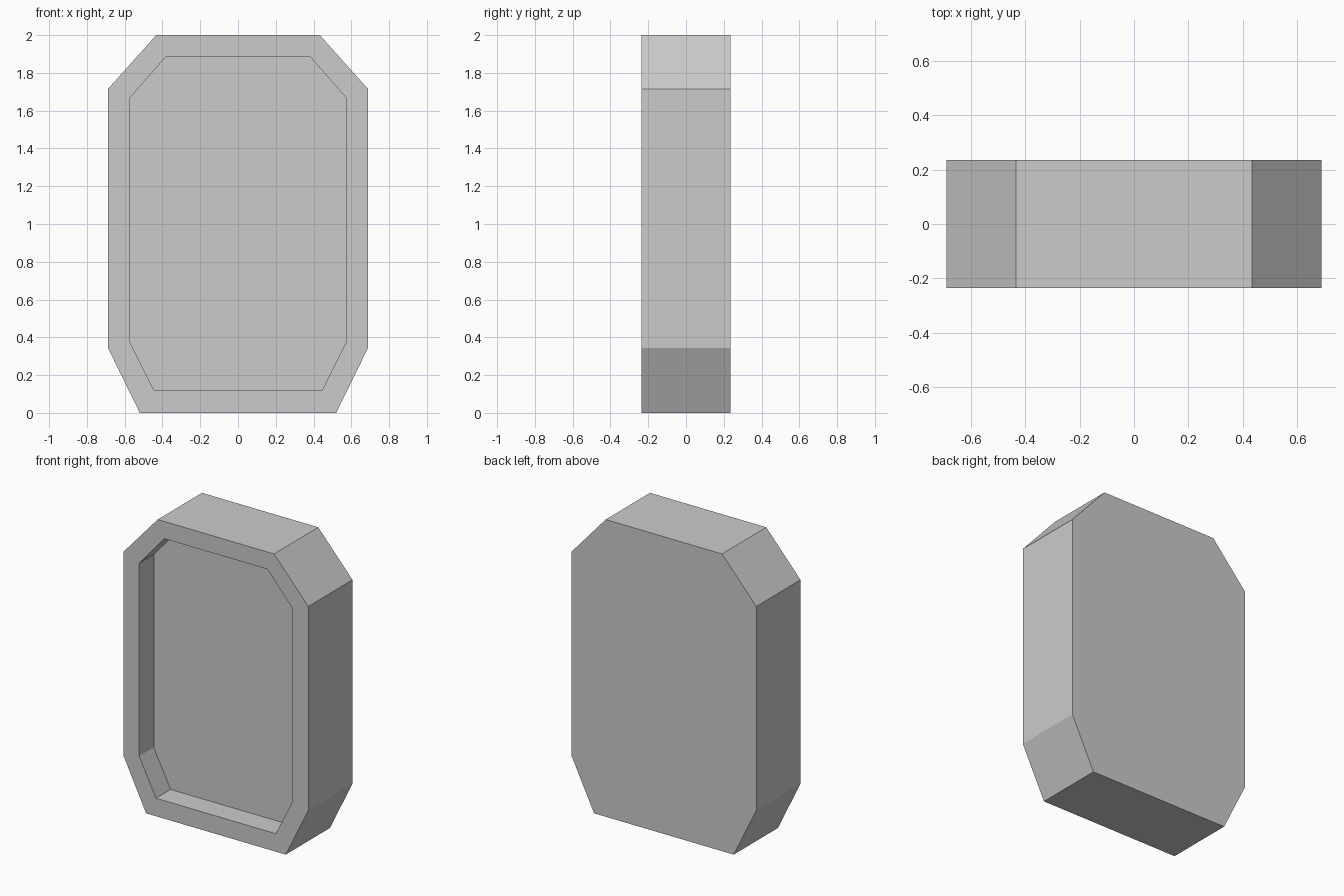
import bpy, bmesh

if "Cube" in bpy.data.objects:
    bpy.data.objects.remove(bpy.data.objects["Cube"])

HALF_DEPTH = 0.235
RECESS = 0.155

# right half of each octagonal outline (x, z), bottom to top
OUTER = [(0.52, 0.0), (0.688, 0.343), (0.688, 1.715), (0.433, 2.0)]
INNER = [(0.446, 0.121), (0.571, 0.371), (0.571, 1.669), (0.383, 1.884)]


def ring(bm, half, y):
    outline = half + [(-x, z) for x, z in reversed(half)]
    return [bm.verts.new((x, y, z)) for x, z in outline]


def bridge(bm, a, b):
    for i in range(len(a)):
        j = (i + 1) % len(a)
        bm.faces.new((a[i], a[j], b[j], b[i]))


# Chamfered case: back, outer wall, front rim, recess wall, recess floor
bm = bmesh.new()
rings = [ring(bm, OUTER, HALF_DEPTH),
         ring(bm, OUTER, -HALF_DEPTH),
         ring(bm, INNER, -HALF_DEPTH),
         ring(bm, INNER, -HALF_DEPTH + RECESS)]
for a, b in zip(rings, rings[1:]):
    bridge(bm, a, b)
bm.faces.new(rings[0])
bm.faces.new(rings[-1])
bmesh.ops.recalc_face_normals(bm, faces=bm.faces)

mesh = bpy.data.meshes.new("recessed_case")
bm.to_mesh(mesh)
bm.free()
bpy.context.collection.objects.link(bpy.data.objects.new("recessed_case", mesh))
